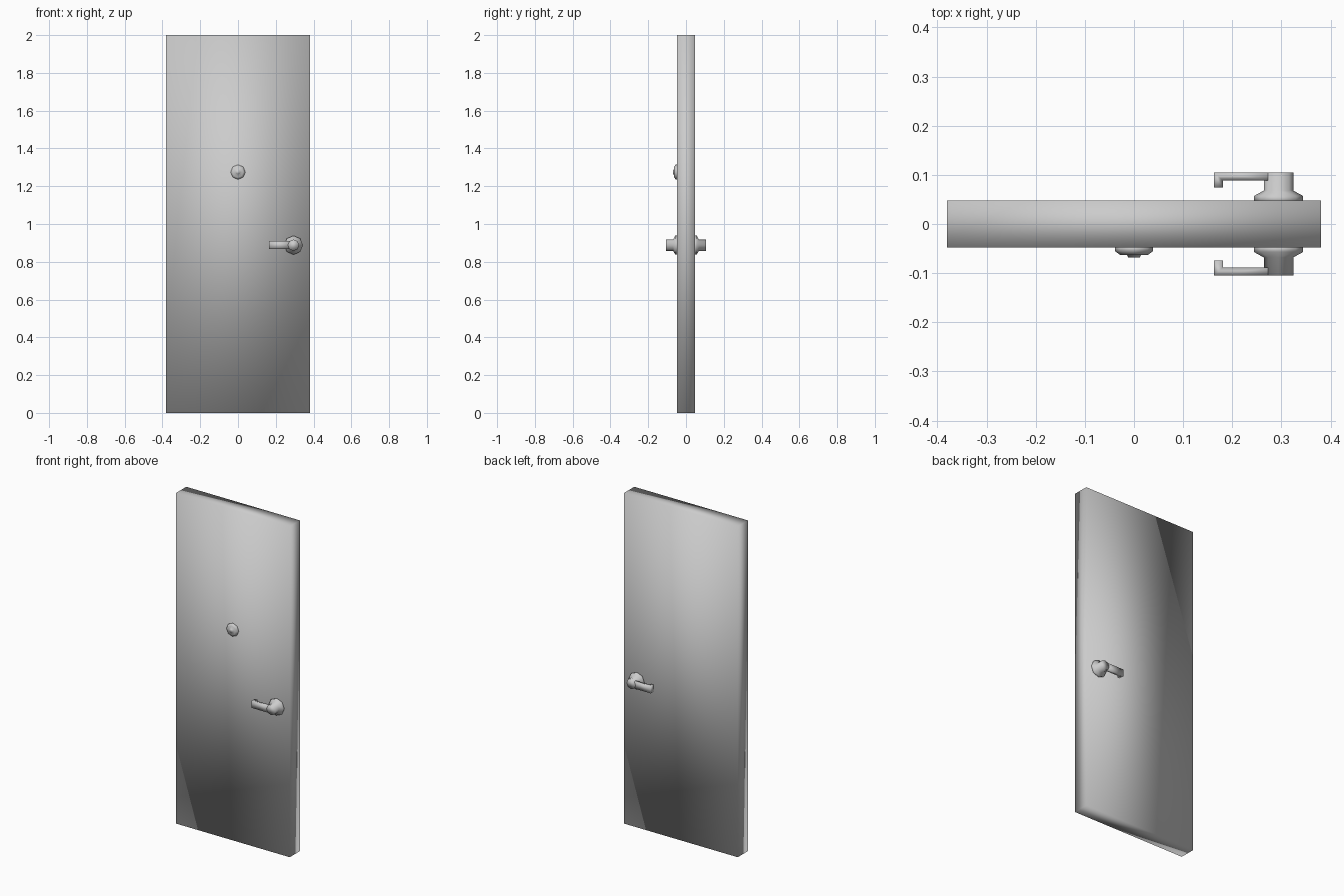
import bpy, bmesh, math

if "Cube" in bpy.data.objects:
    bpy.data.objects.remove(bpy.data.objects["Cube"])

DOOR_W, DOOR_H, HALF_T = 0.76, 2.0, 0.048
HANDLE_X, HANDLE_Z = 0.294, 0.888


def finish(bm, name):
    # Original is softly shaded over very low-poly forms
    bmesh.ops.recalc_face_normals(bm, faces=bm.faces)
    for f in bm.faces:
        f.smooth = True
    mesh = bpy.data.meshes.new(name)
    bm.to_mesh(mesh)
    bm.free()
    obj = bpy.data.objects.new(name, mesh)
    bpy.context.collection.objects.link(obj)
    return obj


def turned(name, x, z, side, profile, sides=8):
    """Capped turning around the y axis; profile holds (radius, distance from centre)."""
    bm = bmesh.new()
    rings = []
    for r, d in profile:
        angles = [2 * math.pi * i / sides for i in range(sides)]
        rings.append([bm.verts.new((x + r * math.cos(a), side * d, z + r * math.sin(a)))
                      for a in angles])
    for a, b in zip(rings, rings[1:]):
        for i in range(sides):
            j = (i + 1) % sides
            bm.faces.new((a[i], a[j], b[j], b[i]))
    bm.faces.new(rings[0])
    bm.faces.new(rings[-1])
    return finish(bm, name)


def lever(name, side):
    """L-shaped plan outline extruded in z, with the tip hooked back to the door."""
    outline = [(0.285, 0.1045), (0.163, 0.1045), (0.163, 0.074),
               (0.181, 0.074), (0.181, 0.088), (0.285, 0.088)]
    bm = bmesh.new()
    face = bm.faces.new([bm.verts.new((x, side * y, HANDLE_Z - 0.021)) for x, y in outline])
    new = bmesh.ops.extrude_face_region(bm, geom=[face])["geom"]
    bmesh.ops.translate(bm, vec=(0, 0, 0.042),
                        verts=[v for v in new if isinstance(v, bmesh.types.BMVert)])
    return finish(bm, name)


# Door slab
bm = bmesh.new()
bmesh.ops.create_cube(bm, size=1)
bmesh.ops.scale(bm, vec=(DOOR_W, 2 * HALF_T, DOOR_H), verts=bm.verts)
bmesh.ops.translate(bm, vec=(0, 0, DOOR_H / 2), verts=bm.verts)
finish(bm, "door_slab")

# Handle on each face: rosette with neck, plus lever
for label, side in (("front", -1), ("back", 1)):
    turned(label + "_handle_rosette", HANDLE_X, HANDLE_Z, side,
           [(0.05, HALF_T - 0.004), (0.05, 0.057), (0.03, 0.068), (0.03, 0.105)])
    lever(label + "_handle_lever", side)

# Peephole on the front: flange and small lens
turned("peephole", 0, 1.275, -1,
       [(0.039, HALF_T - 0.004), (0.039, 0.055), (0.028, 0.063), (0.014, 0.063), (0.012, 0.068)])
